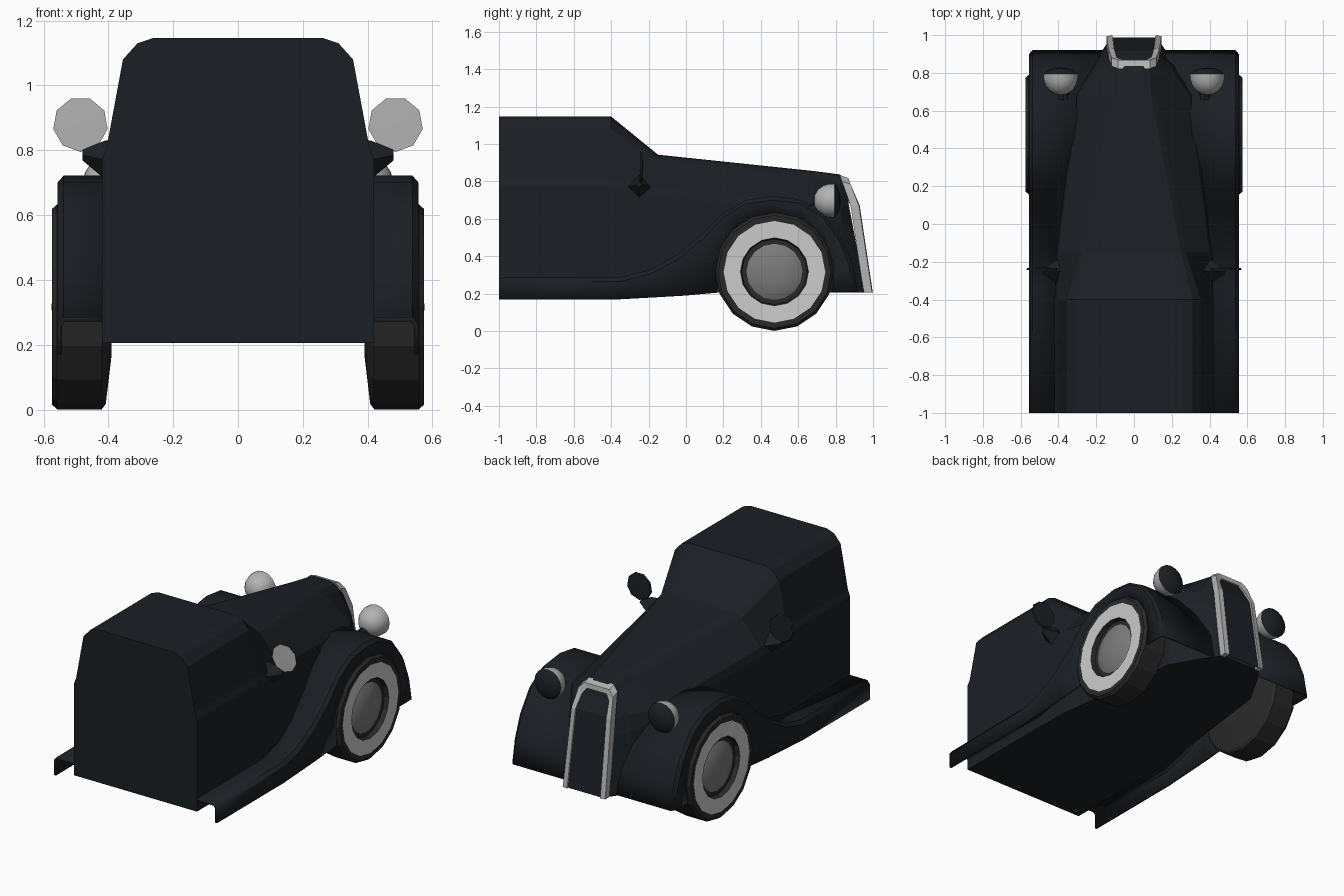
import bpy, bmesh, math

if "Cube" in bpy.data.objects:
    bpy.data.objects.remove(bpy.data.objects["Cube"])


def material(name, r, g, b):
    m = bpy.data.materials.new(name)
    m.diffuse_color = (r, g, b, 1)
    m.use_nodes = True
    m.node_tree.nodes["Principled BSDF"].inputs["Base Color"].default_value = m.diffuse_color
    return m


PAINT = material("dark_paint", 0.011, 0.014, 0.018)
RUBBER = material("rubber", 0.022, 0.022, 0.022)
WHITE = material("whitewall", 0.65, 0.65, 0.65)
STEEL = material("steel", 0.2, 0.2, 0.2)
CHROME = material("chrome", 0.45, 0.45, 0.45)


def finish(name, bm, mat, smooth=None):
    bmesh.ops.remove_doubles(bm, verts=bm.verts, dist=0.0005)
    bmesh.ops.recalc_face_normals(bm, faces=bm.faces)
    me = bpy.data.meshes.new(name)
    bm.to_mesh(me)
    bm.free()
    me.materials.append(mat)
    ob = bpy.data.objects.new(name, me)
    bpy.context.collection.objects.link(ob)
    if smooth:
        bpy.ops.object.select_all(action='DESELECT')
        ob.select_set(True)
        bpy.context.view_layer.objects.active = ob
        bpy.ops.object.shade_smooth_by_angle(angle=math.radians(smooth))
    return ob


def loft(name, rows, mat, closed=False, caps=False, smooth=None):
    """Skin a list of equally long point rows."""
    bm = bmesh.new()
    vs = [[bm.verts.new(p) for p in row] for row in rows]
    n = len(rows[0])
    for a, b in zip(vs, vs[1:]):
        for i in range(n if closed else n - 1):
            j = (i + 1) % n
            bm.faces.new((a[i], a[j], b[j], b[i]))
    if caps:
        bm.faces.new(vs[0])
        bm.faces.new(vs[-1])
    return finish(name, bm, mat, smooth)


def lathe(name, profile, centre, axis, mat, n=16, smooth=None):
    """Revolve (position along axis, radius) points about x or y."""
    rows = []
    for h, r in profile:
        row = []
        for k in range(n):
            a = 2 * math.pi * k / n
            u, z = r * math.sin(a), centre[2] - r * math.cos(a)
            if axis == 'X':
                row.append((h, centre[1] + u, z))
            else:
                row.append((centre[0] + u, h, z))
        rows.append(row)
    return loft(name, rows, mat, closed=True, smooth=smooth)


# Cabin and hood: half sections (y, rake, [(x, z) from floor to roof])
CABIN = [(.42, .205), (.42, .77), (.405, .81), (.355, 1.08), (.31, 1.13), (.26, 1.147)]
SECTIONS = [
    (-1.0, 0, CABIN),
    (-.40, 0, CABIN),
    (-.15, 0, [(.415, .205), (.41, .72), (.40, .77), (.275, .92), (.25, .936), (.2, .943)]),
    (.68, 0, [(.31, .205), (.31, .64), (.295, .69), (.12, .825), (.09, .848), (.05, .856)]),
    (.82, .06, [(.21, .205), (.21, .58), (.19, .67), (.115, .79), (.085, .825), (.05, .838)]),
    (.84, .19, [(.14, .205), (.135, .55), (.13, .66), (.115, .77), (.085, .815), (.05, .825)]),
]
rows = []
for y, rake, pts in SECTIONS:
    half = [(x, y + rake * (.835 - z), z) for x, z in pts]
    rows.append(half + [(-x, yy, z) for x, yy, z in reversed(half)])
loft("car_body", rows, PAINT, closed=True, caps=True)

# Fender running into the running board: (top y, top z, hem y, hem z, inner x)
FENDER = [
    (-1.0, .285, -1.0, .17, .41), (-.35, .288, -.35, .17, .40),
    (-.20, .325, -.17, .18, .39), (-.05, .405, 0, .19, .37),
    (.09, .52, .165, .205, .35), (.20, .63, .18, .40, .34),
    (.32, .70, .28, .57, .32), (.46, .722, .46, .635, .30),
    (.60, .705, .63, .595, .29), (.73, .63, .74, .49, .26),
    (.83, .50, .785, .37, .20), (.89, .36, .79, .28, .14),
    (.92, .21, .78, .21, .13)]

# Grille outline from lower corner over the top: (half width, front y, z)
GRILLE = [(.145, .995, .205), (.135, .925, .67), (.118, .88, .785), (.085, .868, .818)]
outline = GRILLE + [(-x, y, z) for x, y, z in reversed(GRILLE)]
frame, panel = [], []
for x, y, z in outline:
    k, dz = .78, (.03 if z > .75 else 0)
    frame.append([(x, y - .045, z + .015 * (z > .75)), (x, y, z),
                  (x * k, y + .004, z - dz), (x * k, y - .045, z - dz)])
    panel.append((x * k, y - .008, z - dz))
loft("grille_frame", frame, CHROME, closed=True, caps=True)
m = len(panel) // 2
loft("grille_panel", [panel[:m], panel[:m - 1:-1]], PAINT)

for s, side in ((1, "right"), (-1, "left")):
    # Fender sheet
    rows = []
    for y, z, hy, hz, xi in FENDER:
        d = math.hypot(hy - .0 - y, hz - z)
        ty, tz = y + (hy - y) / d * .022, z + (hz - z) / d * .022
        rows.append([(s * xi, y, z), (s * .538, y, z), (s * .557, ty, tz), (s * .557, hy, hz)])
    fender = loft(side + "_fender", rows, PAINT, smooth=25)
    mod = fender.modifiers.new("sheet", 'SOLIDIFY')
    mod.thickness = .014
    mod.offset = -1 if sum(p.normal.z for p in fender.data.polygons) > 0 else 1

    # Wheel
    c = (0, .473, .317)
    for part, prof, mat, sm in (
        ("tyre", [(.39, 0), (.39, .15), (.408, .30), (.42, .316), (.558, .316),
                  (.574, .302), (.574, .272)], RUBBER, None),
        ("whitewall", [(.574, .272), (.572, .182)], WHITE, None),
        ("rim", [(.572, .182), (.545, .175), (.545, .148)], RUBBER, None),
        ("hubcap", [(.545, .15), (.552, .135), (.566, .10), (.573, .05), (.575, 0)], STEEL, 40),
    ):
        lathe(f"{side}_{part}", [(s * h, r) for h, r in prof], c, 'X', mat, 16, sm)

    # Headlight shell, lens and stem
    c = (s * .388, 0, .697)
    lathe(side + "_headlight", [(.683, 0), (.688, .03), (.705, .06), (.735, .081), (.765, .09),
                                (.795, .091)], c, 'Y', CHROME, 16, 40)
    lathe(side + "_headlight_lens", [(.795, .091), (.812, .07), (.823, .04), (.828, 0)],
          c, 'Y', PAINT, 16, 40)
    lathe(side + "_headlight_stem", [(.65, 0), (.66, .03), (.72, .035), (.73, 0)],
          (s * .375, 0, .65), 'Y', PAINT, 8)

    # Door mirror: tapered bracket, dark shell, bright glass
    bracket = []
    for x, w, z in ((.37, .065, .77), (.41, .06, .77), (.48, .016, .785)):
        bracket.append([(s * x, -.25 - w, z), (s * x, -.25, z - w),
                        (s * x, -.25 + w, z), (s * x, -.25, z + w)])
    loft(side + "_mirror_bracket", bracket, PAINT, closed=True, caps=True)
    c = (s * .486, 0, .88)
    lathe(side + "_mirror_shell", [(-.243, .085), (-.233, .08), (-.23, 0)], c, 'Y', PAINT, 9)
    lathe(side + "_mirror_glass", [(-.243, .085), (-.244, 0)], c, 'Y', CHROME, 9)
